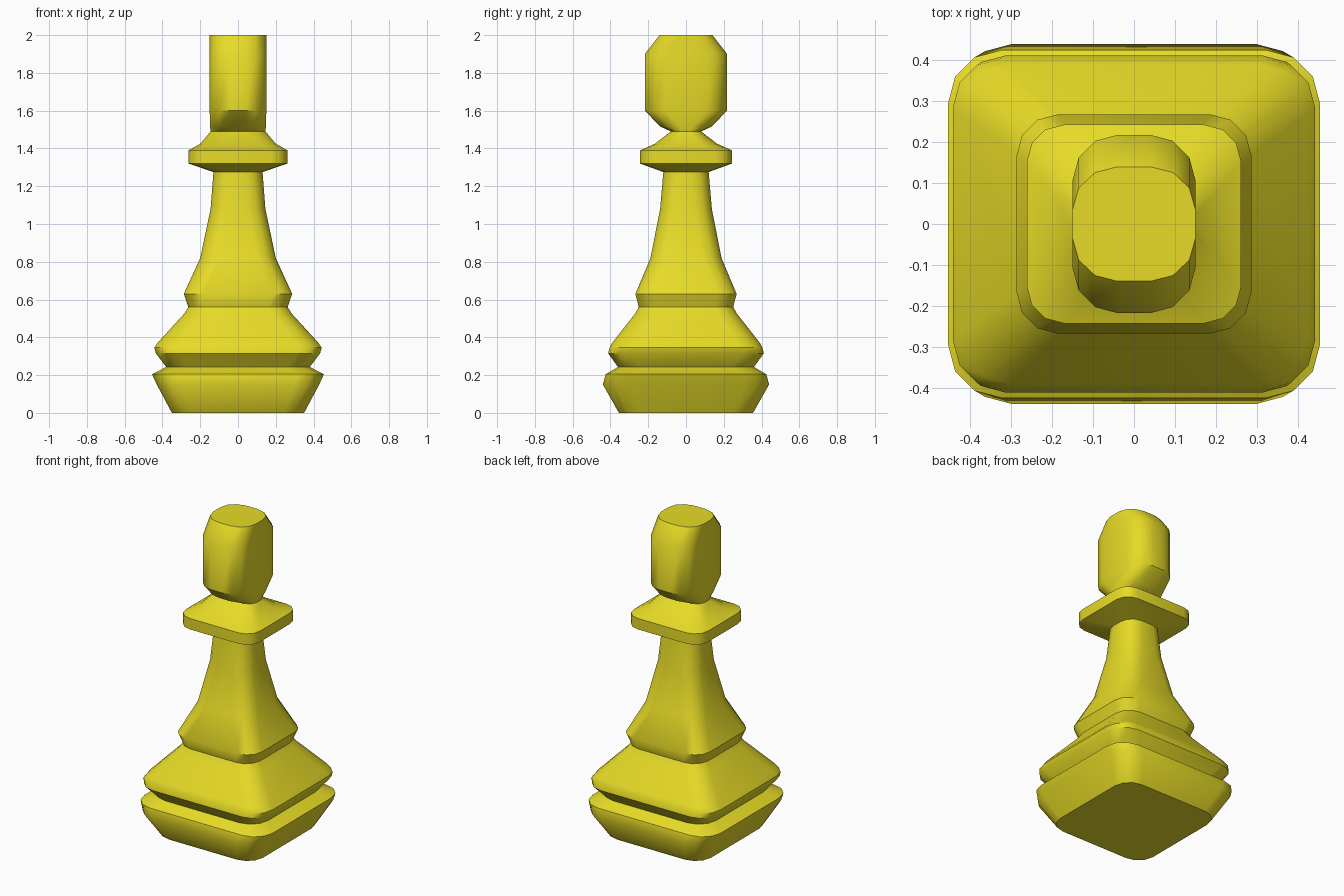
import bpy, bmesh, math

if "Cube" in bpy.data.objects:
    bpy.data.objects.remove(bpy.data.objects["Cube"])

yellow = bpy.data.materials.new("yellow")
yellow.diffuse_color = (0.8, 0.71, 0.02, 1)
yellow.use_nodes = True
yellow.node_tree.nodes["Principled BSDF"].inputs["Base Color"].default_value = yellow.diffuse_color


def ring(bm, hx, hy, z, r):
    """Rounded rectangle of 16 points: four per corner."""
    rx, ry = min(r, hx * 0.74), min(r, hy * 0.74)
    verts = []
    for quarter in range(4):
        sx = (1, -1, -1, 1)[quarter]
        sy = (1, 1, -1, -1)[quarter]
        for step in range(4):
            a = math.radians(quarter * 90 + step * 30)
            verts.append(bm.verts.new((sx * (hx - rx) + rx * math.cos(a),
                                       sy * (hy - ry) + ry * math.sin(a), z)))
    return verts


def loft(name, sections):
    bm = bmesh.new()
    rings = [ring(bm, *s) for s in sections]
    for low, high in zip(rings, rings[1:]):
        for i in range(16):
            j = (i + 1) % 16
            bm.faces.new((low[i], low[j], high[j], high[i]))
    bm.faces.new(rings[0][::-1])
    bm.faces.new(rings[-1])
    mesh = bpy.data.meshes.new(name)
    bm.to_mesh(mesh)
    bm.free()
    mesh.materials.append(yellow)
    ob = bpy.data.objects.new(name, mesh)
    bpy.context.collection.objects.link(ob)
    bpy.ops.object.select_all(action='DESELECT')
    ob.select_set(True)
    bpy.context.view_layer.objects.active = ob
    bpy.ops.object.shade_smooth_by_angle(angle=math.radians(42))
    return ob


# One turned body: (half width x, half depth y, height, corner radius)
loft("chess_piece", [
    # foot
    (0.35, 0.355, 0.0, 0.11),
    (0.43, 0.44, 0.15, 0.13),
    (0.455, 0.425, 0.205, 0.13),
    # groove and flared skirt
    (0.38, 0.36, 0.243, 0.12),
    (0.435, 0.412, 0.315, 0.12),
    (0.443, 0.405, 0.345, 0.12),
    (0.425, 0.39, 0.372, 0.12),
    (0.285, 0.27, 0.525, 0.10),
    # waist and tapering stem
    (0.263, 0.25, 0.56, 0.10),
    (0.287, 0.268, 0.63, 0.10),
    (0.20, 0.188, 0.82, 0.10),
    (0.145, 0.137, 1.08, 0.09),
    (0.13, 0.12, 1.275, 0.09),
    # square collar
    (0.262, 0.243, 1.32, 0.09),
    (0.262, 0.243, 1.39, 0.09),
    (0.20, 0.165, 1.425, 0.09),
    (0.145, 0.08, 1.49, 0.10),
    # head
    (0.148, 0.135, 1.515, 0.11),
    (0.15, 0.218, 1.60, 0.11),
    (0.15, 0.218, 1.90, 0.11),
    (0.15, 0.14, 2.0, 0.11),
])
